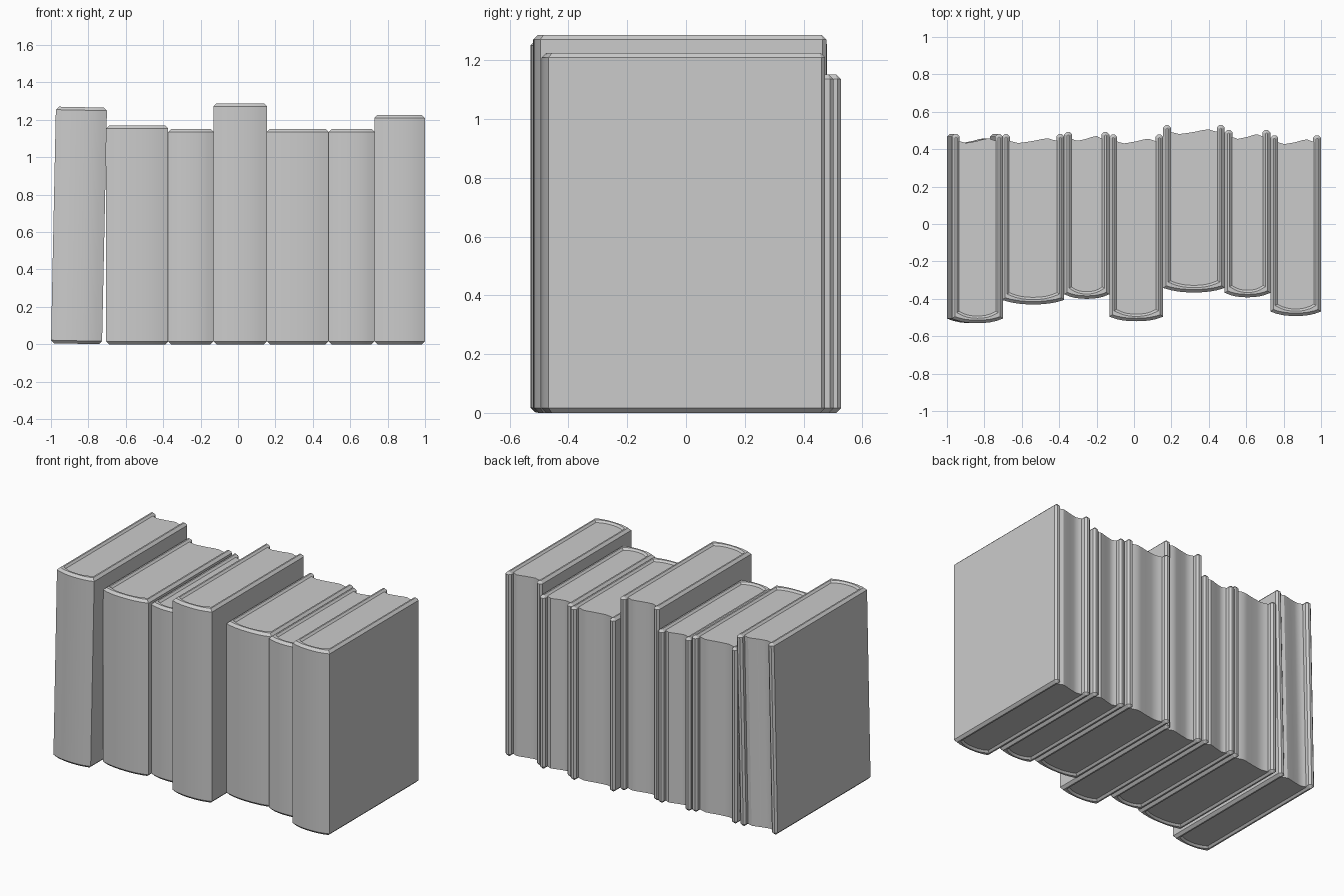
import bpy, bmesh, math

old = bpy.data.objects.get("Cube")
if old:
    bpy.data.objects.remove(old, do_unlink=True)

grey = bpy.data.materials.new("plain_grey")
grey.use_nodes = True
grey.diffuse_color = (0.6, 0.6, 0.6, 1)
grey.node_tree.nodes["Principled BSDF"].inputs["Base Color"].default_value = (0.6, 0.6, 0.6, 1)

THICK = 0.042   # cover board
BULGE = 0.024   # spine rounding
BEVEL = 0.016   # softened rim
RECESS = 0.012  # pages sit below the rim


def arc(half, y, steps=8):
    """Rounded spine line from left to right, bulging to the front."""
    ts = [i / steps * 2 - 1 for i in range(steps + 1)]
    return [(t * half, y - BULGE * (1 - abs(t) ** 2.4)) for t in ts]


def prism(name, outline, z0, z1, bevel=0.0):
    """Extrude an outline upright and chamfer its top and bottom rims."""
    bm = bmesh.new()
    base = bm.faces.new([bm.verts.new((x, y, z0)) for x, y in outline])
    top = bmesh.ops.extrude_face_region(bm, geom=[base])["geom"]
    bmesh.ops.translate(bm, vec=(0, 0, z1 - z0),
                        verts=[v for v in top if isinstance(v, bmesh.types.BMVert)])
    bmesh.ops.recalc_face_normals(bm, faces=bm.faces)
    if bevel:
        rims = [e for e in bm.edges if abs(e.verts[0].co.z - e.verts[1].co.z) < 1e-6]
        bmesh.ops.bevel(bm, geom=rims, offset=bevel, segments=1,
                        affect='EDGES', clamp_overlap=True)
    bmesh.ops.recalc_face_normals(bm, faces=bm.faces)
    mesh = bpy.data.meshes.new(name)
    bm.to_mesh(mesh)
    bm.free()
    mesh.materials.append(grey)
    obj = bpy.data.objects.new(name, mesh)
    bpy.context.collection.objects.link(obj)
    bpy.ops.object.select_all(action='DESELECT')
    obj.select_set(True)
    bpy.context.view_layer.objects.active = obj
    bpy.ops.object.shade_smooth_by_angle(angle=math.radians(30))
    return obj


def book(name, x0, x1, front, back, height, tilt=0.0):
    half = (x1 - x0) / 2
    inner = half - THICK
    spine = front + BULGE
    # U-shaped cover with chamfered board ends
    c = THICK * 0.3
    outer = arc(half, spine)
    inside = arc(inner, spine + THICK)
    right_end = [(half, back - c), (half - c, back), (inner + c, back), (inner, back - c)]
    left_end = [(-x, y) for x, y in reversed(right_end)]
    cover = prism(name + "_cover", outer + right_end + inside[::-1] + left_end,
                  0, height, BEVEL)
    # Page block with a wavy fore edge
    wave = [(1, 0.036), (0.8, 0.030), (0.6, 0.022), (0.35, 0.026), (0, 0.036),
            (-0.35, 0.043), (-0.6, 0.047), (-0.8, 0.041), (-1, 0.034)]
    page_half = inner + 0.008
    fore = [(t * page_half, back - d) for t, d in wave]
    pages = prism(name + "_pages", arc(page_half, spine + THICK - 0.008) + fore,
                  RECESS, height - RECESS)
    for obj in (cover, pages):
        obj.location = ((x0 + x1) / 2, 0, math.sin(abs(tilt)) * half)
        obj.rotation_euler = (0, tilt, 0)


book("leaning_book", -1.0, -0.727, -0.53, 0.48, 1.265, math.radians(1.2))
book("second_book", -0.705, -0.373, -0.43, 0.48, 1.17)
book("third_book", -0.373, -0.132, -0.40, 0.492, 1.152)
book("tallest_book", -0.132, 0.156, -0.52, 0.478, 1.287)
book("fifth_book", 0.156, 0.485, -0.366, 0.528, 1.152)
book("sixth_book", 0.485, 0.729, -0.392, 0.502, 1.152)
book("end_book", 0.729, 1.0, -0.492, 0.474, 1.225)
